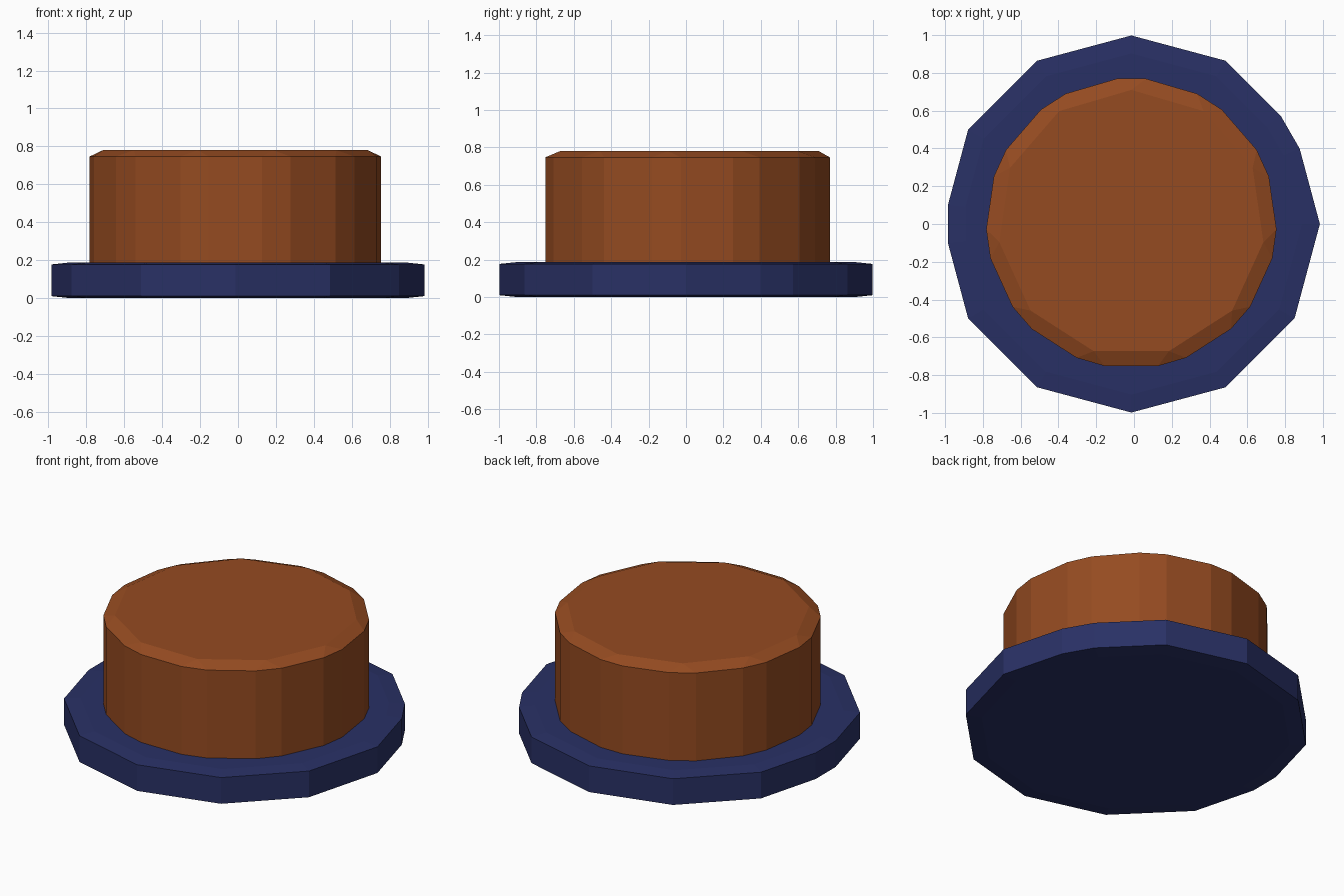
import bpy
import math

if "Cube" in bpy.data.objects:
    bpy.data.objects.remove(bpy.data.objects["Cube"])

CX = -0.014


def material(name, color):
    m = bpy.data.materials.new(name)
    m.diffuse_color = (*color, 1)
    m.use_nodes = True
    m.node_tree.nodes["Principled BSDF"].inputs["Base Color"].default_value = m.diffuse_color
    return m


def ngon(n, radius, start, cy=0.0):
    return [(CX + radius * math.cos(start + i * math.tau / n),
             cy + radius * math.sin(start + i * math.tau / n)) for i in range(n)]


def build(name, verts, faces, mat):
    me = bpy.data.meshes.new(name)
    me.from_pydata(verts, [], faces)
    me.validate()
    ob = bpy.data.objects.new(name, me)
    bpy.context.collection.objects.link(ob)
    me.materials.append(mat)
    return ob


# Base disc outline: a 12-sided polygon with two corners cut off
corners = ngon(12, 0.998, 0)
outline = []
for i, (x, y) in enumerate(corners):
    if i in (1, 6):
        for j in (i - 1, (i + 1) % 12):
            nx, ny = corners[j]
            outline.append((x + (nx - x) * 0.2, y + (ny - y) * 0.2))
    else:
        outline.append((x, y))

# Base disc: stacked rings with a shallow slope at the top and bottom rims
verts, faces = [], []
n = len(outline)
rings = [(0.905, 0.0), (1.0, 0.01), (1.0, 0.177), (0.905, 0.187)]
for s, z in rings:
    verts += [(CX + (x - CX) * s, y * s, z) for x, y in outline]
for r in range(len(rings) - 1):
    for i in range(n):
        j = (i + 1) % n
        faces.append((r * n + i, r * n + j, (r + 1) * n + j, (r + 1) * n + i))
faces.append(tuple(reversed(range(n))))
faces.append(tuple(range(3 * n, 4 * n)))
build("base_disc", verts, faces, material("navy", (0.022, 0.03, 0.13)))

# Upper drum: 11 sides with every corner cut, chamfered to an 11-sided top
k = 11
half = math.radians(5.8)
side = []
for i in range(k):
    a = math.pi / 2 + i * math.tau / k
    for d in (-half, half):
        side.append((CX + 0.769 * math.cos(a + d), 0.004 + 0.769 * math.sin(a + d)))
m = 2 * k
verts = [(x, y, 0.18) for x, y in side] + [(x, y, 0.747) for x, y in side]
verts += [(x, y, 0.78) for x, y in ngon(k, 0.706, math.pi / 2, 0.004)]
faces = [tuple(reversed(range(m))), tuple(range(2 * m, 2 * m + k))]
for i in range(m):
    j = (i + 1) % m
    faces.append((i, j, m + j, m + i))
for i in range(k):
    a, b, c = m + 2 * i, m + 2 * i + 1, m + (2 * i + 2) % m
    t, u = 2 * m + i, 2 * m + (i + 1) % k
    faces += [(a, b, t), (b, c, u, t)]
build("upper_drum", verts, faces, material("rust_orange", (0.3, 0.07, 0.015)))
